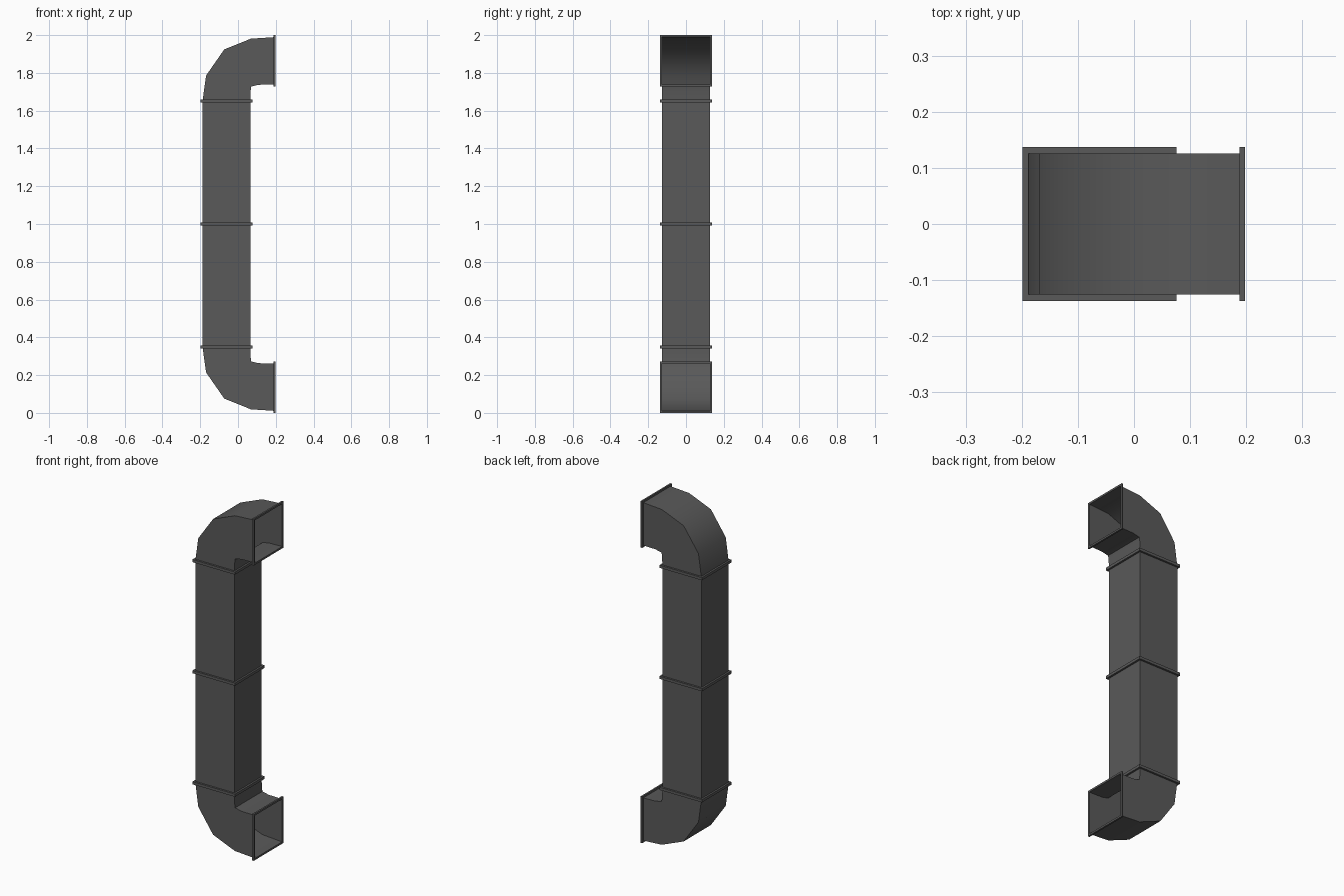
import bpy
import bmesh
import math
from mathutils import Vector

cube = bpy.data.objects.get("Cube")
if cube:
    bpy.data.objects.remove(cube, do_unlink=True)

metal = bpy.data.materials.new("dark_grey_metal")
metal.use_nodes = True
GREY = (0.1, 0.1, 0.1, 1)
metal.diffuse_color = GREY
metal.node_tree.nodes["Principled BSDF"].inputs["Base Color"].default_value = GREY

HALF = 0.126            # half depth of the duct
LEFT, RIGHT = -0.188, 0.065
LIP = 0.011             # how far the flanges stand out
JOINT = 0.35            # height of the lower elbow joint


def loft(name, stations, closed=False):
    """Join rectangular loops, each given as (outer xz, inner xz, half depth)."""
    bm = bmesh.new()
    loops = []
    for (ax, az), (bx, bz), h in stations:
        corners = [(ax, -h, az), (bx, -h, bz), (bx, h, bz), (ax, h, az)]
        loops.append([bm.verts.new(Vector(c)) for c in corners])
    pairs = list(zip(loops, loops[1:]))
    if closed:
        pairs.append((loops[-1], loops[0]))
    for a, b in pairs:
        for i in range(4):
            j = (i + 1) % 4
            bm.faces.new((a[i], a[j], b[j], b[i]))
    bmesh.ops.recalc_face_normals(bm, faces=bm.faces)
    mesh = bpy.data.meshes.new(name)
    bm.to_mesh(mesh)
    bm.free()
    mesh.materials.append(metal)
    obj = bpy.data.objects.new(name, mesh)
    bpy.context.collection.objects.link(obj)
    return obj


def flange(name, a, b, axis, thick):
    """Square collar around the opening a-b, extruded along the axis."""
    a, b, axis = Vector(a), Vector(b), Vector(axis)
    out = (a - b).normalized() * LIP
    step = axis * thick / 2
    return loft(name, [(a - step, b - step, HALF),
                       (a - step + out, b - step - out, HALF + LIP),
                       (a + step + out, b + step - out, HALF + LIP),
                       (a + step, b + step, HALF)], closed=True)


# Elbow profile for the upper bend: outer and inner curve
outer = [(LEFT, 2 - JOINT), (-0.169, 1.786), (-0.073, 1.924), (0.068, 1.981), (0.19, 1.989)]
inner = [(RIGHT, 2 - JOINT), (0.066, 1.70), (0.07, 1.728), (0.11, 1.737), (0.19, 1.739)]

for side in ("upper", "lower"):
    def place(p):
        return (p[0], p[1] if side == "upper" else 2 - p[1])

    # Straight duct section
    loft(side + "_duct", [(place((LEFT, z)), place((RIGHT, z)), HALF) for z in (1, 2 - JOINT)])

    # Curved elbow, smooth along the bend
    elbow = loft(side + "_elbow", [(place(o), place(i), HALF) for o, i in zip(outer, inner)])
    bpy.ops.object.select_all(action="DESELECT")
    elbow.select_set(True)
    bpy.context.view_layer.objects.active = elbow
    bpy.ops.object.shade_smooth_by_angle(angle=math.radians(40))

    # Collars at the elbow joint and the open mouth
    flange(side + "_joint_collar", place(outer[0]), place(inner[0]), (0, 1), 0.016)
    flange(side + "_mouth_flange", place((0.193, 1.989)), place((0.193, 1.739)), (1, 0), 0.01)

# Collar between the two straight sections
flange("middle_collar", (LEFT, 1), (RIGHT, 1), (0, 1), 0.016)
